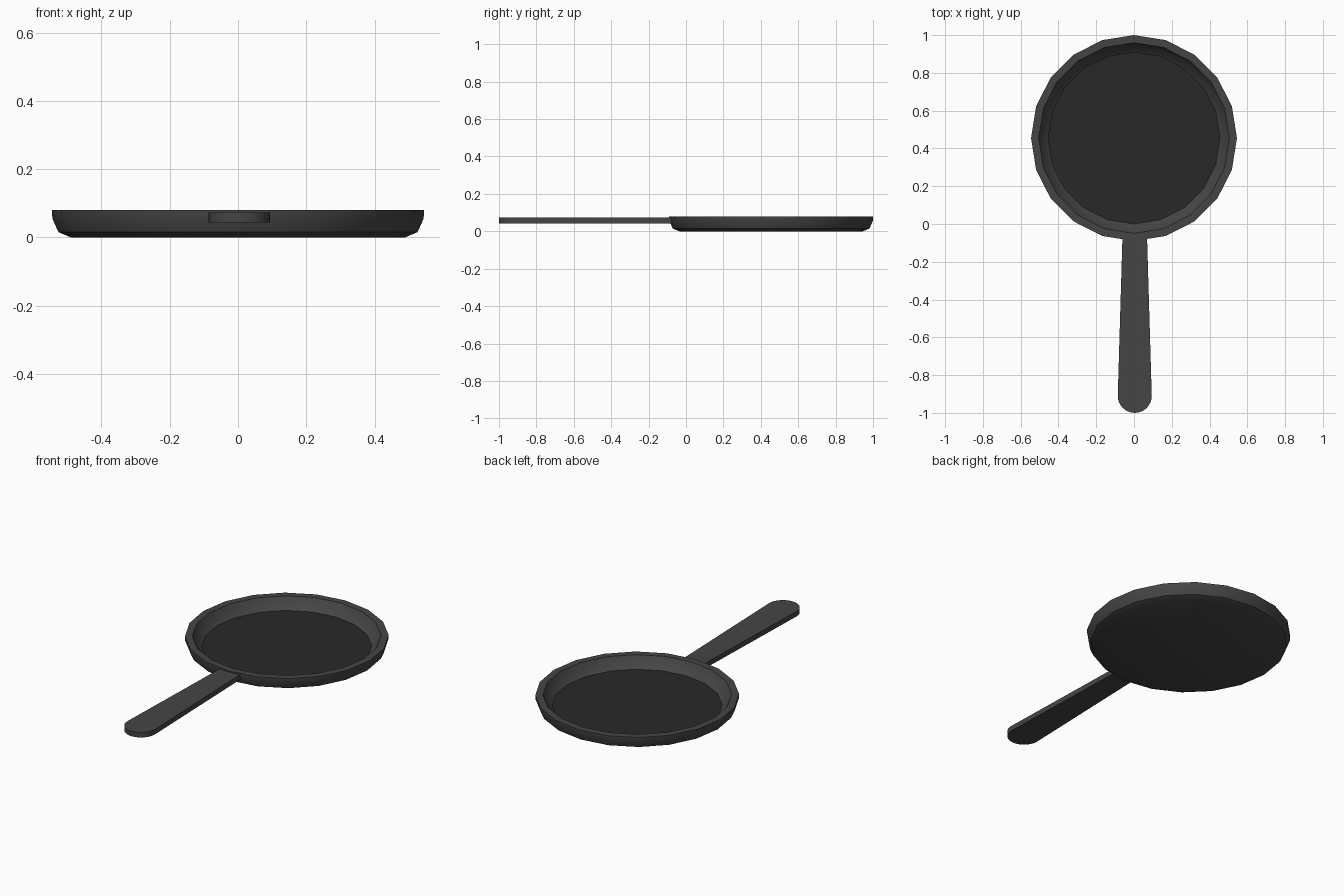
import bpy, bmesh
from math import sin, cos, pi, radians

if "Cube" in bpy.data.objects:
    bpy.data.objects.remove(bpy.data.objects["Cube"])

SIDES = 20
CENTRE_Y = 0.455


def material(name, v):
    m = bpy.data.materials.new(name)
    m.diffuse_color = (v, v, v, 1)
    m.use_nodes = True
    m.node_tree.nodes["Principled BSDF"].inputs["Base Color"].default_value = m.diffuse_color
    return m


iron = material("dark_iron", 0.06)
coating = material("cooking_surface", 0.022)


def finish(bm, name, mats):
    mesh = bpy.data.meshes.new(name)
    bm.to_mesh(mesh)
    bm.free()
    ob = bpy.data.objects.new(name, mesh)
    bpy.context.collection.objects.link(ob)
    for m in mats:
        mesh.materials.append(m)
    bpy.ops.object.select_all(action='DESELECT')
    ob.select_set(True)
    bpy.context.view_layer.objects.active = ob
    bpy.ops.object.shade_smooth_by_angle(angle=radians(30))
    return ob


# Pan body: profile (radius, height) from underside, over the rim, to the floor
profile = [(0.49, 0), (0.526, 0.015), (0.544, 0.055), (0.545, 0.08),
           (0.505, 0.08), (0.485, 0.042), (0.455, 0.017)]
bm = bmesh.new()
rings = []
for r, z in profile:
    rings.append([bm.verts.new((r * sin(2 * pi * i / SIDES),
                                CENTRE_Y - r * cos(2 * pi * i / SIDES), z))
                  for i in range(SIDES)])
for a, b in zip(rings, rings[1:]):
    for i in range(SIDES):
        j = (i + 1) % SIDES
        bm.faces.new((a[i], a[j], b[j], b[i]))
bm.faces.new(rings[0][::-1])
floor = bm.faces.new(rings[-1])
floor.material_index = 1
finish(bm, "pan_body", [iron, coating])

# Handle: tapered flat bar with a rounded end
X0, END_R, TIP_Y = 0.004, 0.09, -0.91
outline = [(X0 + 0.065, -0.065), (X0 - 0.065, -0.065)]
outline += [(X0 - END_R * cos(pi * i / 16), TIP_Y - END_R * sin(pi * i / 16))
            for i in range(17)]
bm = bmesh.new()
base = bm.faces.new([bm.verts.new((x, y, 0.043)) for x, y in outline])
top = bmesh.ops.extrude_face_region(bm, geom=[base], use_keep_orig=True)
bmesh.ops.translate(bm, vec=(0, 0, 0.03),
                    verts=[v for v in top["geom"] if isinstance(v, bmesh.types.BMVert)])
bmesh.ops.recalc_face_normals(bm, faces=bm.faces)
finish(bm, "handle", [iron])
